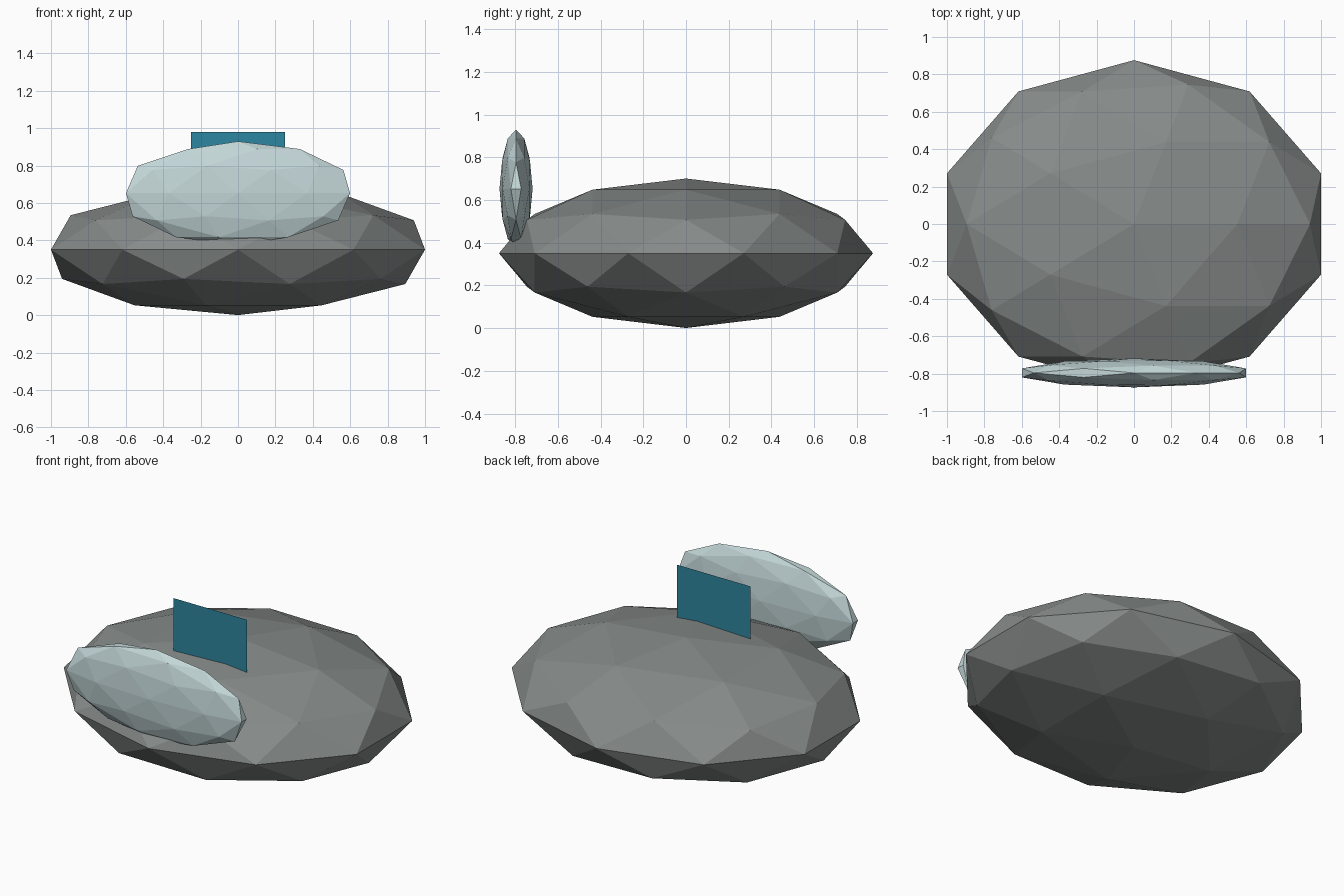
import bpy

cube = bpy.data.objects.get("Cube")
if cube:
    bpy.data.objects.remove(cube, do_unlink=True)


def material(name, rgb):
    mat = bpy.data.materials.new(name)
    mat.use_nodes = True
    colour = (*rgb, 1.0)
    mat.diffuse_color = colour
    mat.node_tree.nodes["Principled BSDF"].inputs["Base Color"].default_value = colour
    return mat


def finish(name, size, mat):
    """Name, scale and colour the new primitive, keeping its facets flat."""
    obj = bpy.context.object
    obj.name = obj.data.name = name
    obj.scale = size
    bpy.ops.object.transform_apply(location=False, rotation=True, scale=True)
    bpy.ops.object.shade_flat()
    obj.data.materials.append(mat)
    return obj


def faceted_ellipsoid(name, centre, radii, mat):
    bpy.ops.mesh.primitive_ico_sphere_add(subdivisions=2, radius=1, location=centre)
    return finish(name, radii, mat)


grey = material("warm grey", (0.24, 0.26, 0.253))
pale = material("pale blue", (0.55, 0.68, 0.69))
teal = material("deep teal", (0.026, 0.24, 0.35))

# Wide flattened body
faceted_ellipsoid("body", (0, 0, 0.351), (1.0515, 0.876, 0.35), grey)

# Thin upright disc at the front
faceted_ellipsoid("front_disc", (0, -0.796, 0.653), (0.63, 0.0775, 0.277), pale)

# Flat upright panel, its foot sunk into the body
bpy.ops.mesh.primitive_plane_add(size=1, location=(0, -0.27, 0.78), rotation=(1.570796, 0, 0))
finish("upright_panel", (0.5, 0.4, 1), teal)
